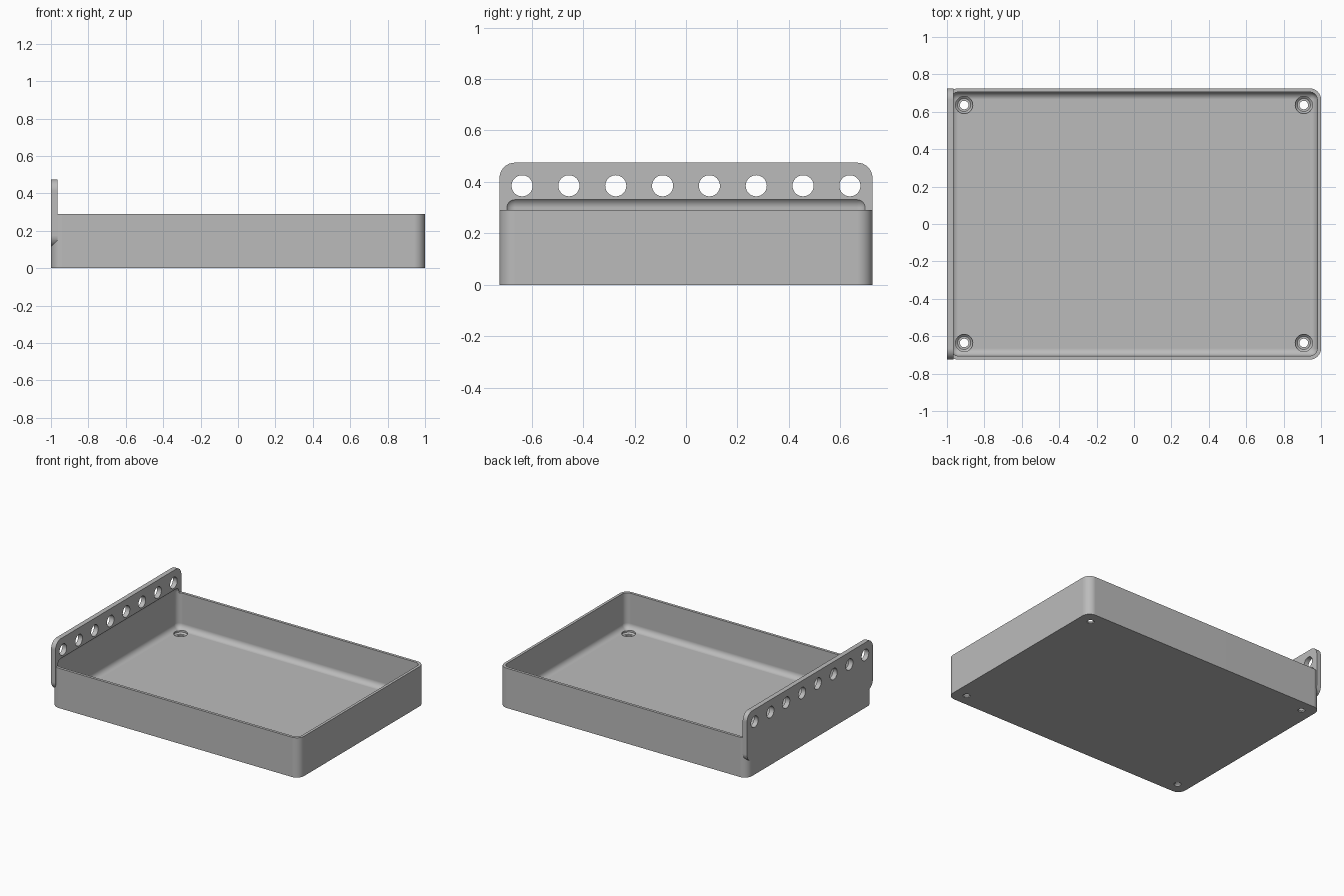
import bpy, bmesh, math
from mathutils import Matrix, Vector

default = bpy.data.objects.get("Cube")
if default:
    bpy.data.objects.remove(default, do_unlink=True)

grey = bpy.data.materials.new("plain grey")
grey.use_nodes = True
colour = (0.5, 0.5, 0.5, 1)
grey.diffuse_color = colour
grey.node_tree.nodes["Principled BSDF"].inputs["Base Color"].default_value = colour


def finish(bm, name):
    bmesh.ops.recalc_face_normals(bm, faces=bm.faces)
    mesh = bpy.data.meshes.new(name)
    bm.to_mesh(mesh)
    bm.free()
    mesh.materials.append(grey)
    ob = bpy.data.objects.new(name, mesh)
    bpy.context.collection.objects.link(ob)
    return ob


def rounded_box(name, low, high, radius, axis=None):
    """Box with rounded edges: only those along axis, or all of them."""
    low, high = Vector(low), Vector(high)
    bm = bmesh.new()
    bmesh.ops.create_cube(bm, size=1)
    bmesh.ops.scale(bm, vec=high - low, verts=bm.verts)
    bmesh.ops.translate(bm, vec=(low + high) / 2, verts=bm.verts)
    edges = [e for e in bm.edges if axis is None
             or abs((e.verts[0].co - e.verts[1].co).normalized()[axis]) > 0.9]
    bmesh.ops.bevel(bm, geom=edges, offset=radius, segments=8,
                    profile=0.5, affect='EDGES')
    return finish(bm, name)


def combine(target, tool, operation):
    bpy.context.view_layer.objects.active = target
    mod = target.modifiers.new(operation, 'BOOLEAN')
    mod.operation, mod.object, mod.solver = operation, tool, 'EXACT'
    bpy.ops.object.modifier_apply(modifier=mod.name)
    bpy.data.objects.remove(tool, do_unlink=True)


# Tray body and the upright plate on its right side
DEPTH = 0.725
tray = rounded_box("tray", (-1, -DEPTH, 0), (1, DEPTH, 0.29), 0.06, axis=2)
plate = rounded_box("hanging_plate", (-1, -DEPTH, 0.115),
                    (-0.965, DEPTH, 0.475), 0.06, axis=0)
combine(tray, plate, 'UNION')

# Rounded cavity, which also scoops slightly into the plate
cavity = rounded_box("cavity", (-0.98, -0.705, 0.03), (0.98, 0.705, 0.34), 0.04)
combine(tray, cavity, 'DIFFERENCE')

# Row of round holes through the plate
bm = bmesh.new()
for i in range(8):
    place = Matrix.Translation((-0.985, (i - 3.5) * 0.182, 0.385))
    bmesh.ops.create_cone(bm, cap_ends=True, segments=40, radius1=0.041,
                          radius2=0.041, depth=0.2,
                          matrix=place @ Matrix.Rotation(math.pi / 2, 4, 'Y'))
combine(tray, finish(bm, "plate_holes"), 'DIFFERENCE')

# Stepped screw holes in the floor corners
profile = [(0, -0.02), (0.023, -0.02), (0.023, 0.01), (0.035, 0.01),
           (0.046, 0.02), (0.046, 0.06), (0, 0.06)]
bm = bmesh.new()
for sx in (-1, 1):
    for sy in (-1, 1):
        centre = Vector((sx * 0.908, sy * 0.636, 0))
        verts = [bm.verts.new(centre + Vector((r, 0, z))) for r, z in profile]
        edges = [bm.edges.new(pair) for pair in zip(verts, verts[1:])]
        bmesh.ops.spin(bm, geom=verts + edges, cent=centre, axis=(0, 0, 1),
                       angle=math.tau, steps=32)
bmesh.ops.remove_doubles(bm, verts=bm.verts, dist=0.0005)
combine(tray, finish(bm, "screw_holes"), 'DIFFERENCE')

# Smooth the rounded edges while keeping flat walls flat
bpy.ops.object.select_all(action='DESELECT')
tray.select_set(True)
bpy.context.view_layer.objects.active = tray
bpy.ops.object.shade_smooth_by_angle(angle=math.radians(30))
normals = tray.modifiers.new("flat_walls", 'WEIGHTED_NORMAL')
normals.keep_sharp = True
